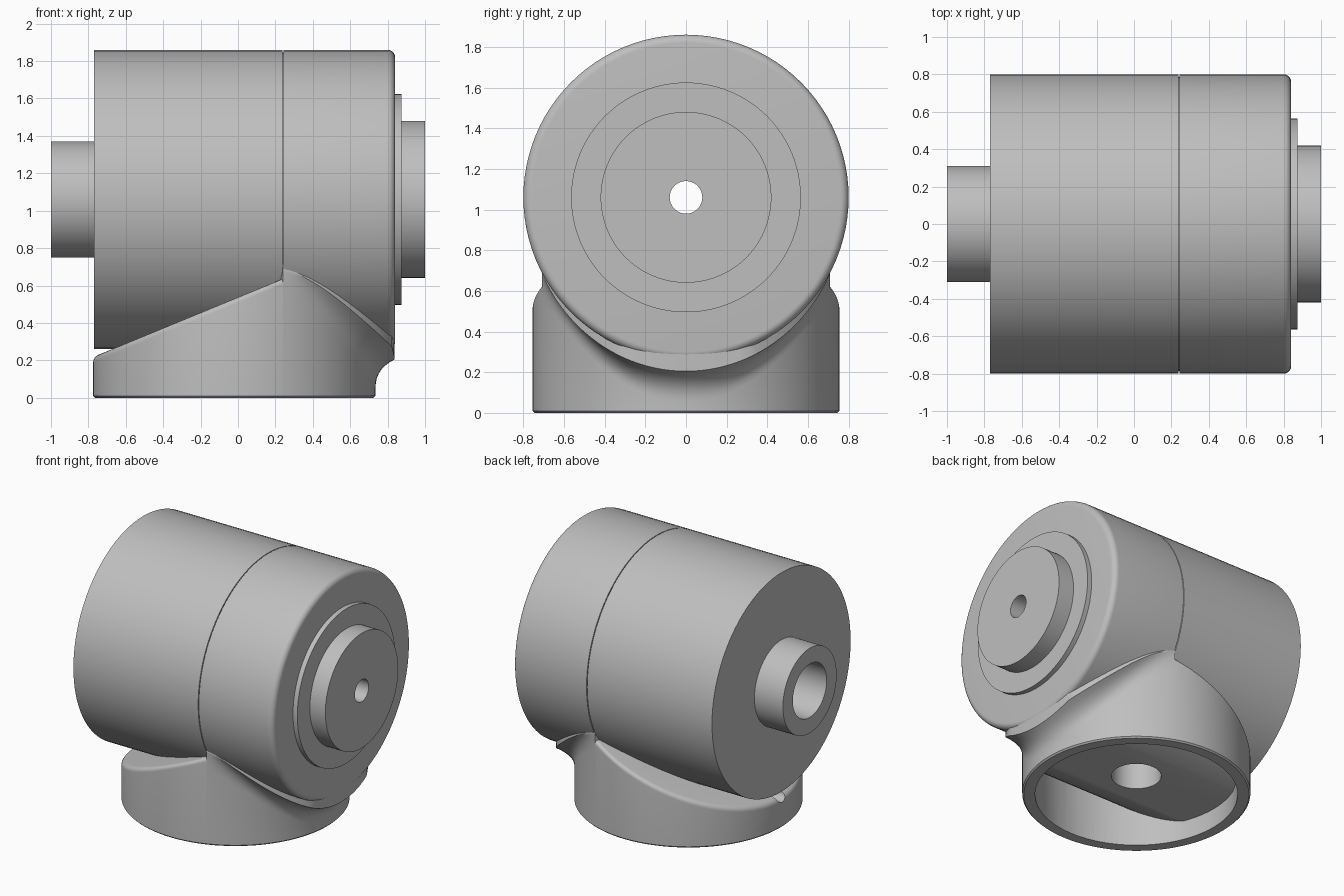
import bpy, bmesh, math
from mathutils import Vector

if "Cube" in bpy.data.objects:
    bpy.data.objects.remove(bpy.data.objects["Cube"])

AXIS_Z = 1.06      # height of the drum axis
DRUM_R = 0.80
BASE_X, BASE_R = -0.02, 0.755

grey = bpy.data.materials.new("grey metal")
grey.diffuse_color = (0.52, 0.52, 0.52, 1)
grey.use_nodes = True
grey.node_tree.nodes["Principled BSDF"].inputs["Base Color"].default_value = grey.diffuse_color


def add_object(name, bm):
    bmesh.ops.remove_doubles(bm, verts=bm.verts, dist=1e-5)
    bmesh.ops.recalc_face_normals(bm, faces=bm.faces)
    mesh = bpy.data.meshes.new(name)
    bm.to_mesh(mesh)
    bm.free()
    mesh.materials.append(grey)
    ob = bpy.data.objects.new(name, mesh)
    bpy.context.collection.objects.link(ob)
    return ob


def lathe_x(name, profile, segs=96):
    """Revolve a closed (x, radius) profile around the drum axis."""
    bm = bmesh.new()
    rings = []
    for i in range(segs):
        a = 2 * math.pi * i / segs
        rings.append([bm.verts.new((x, r * math.sin(a), AXIS_Z + r * math.cos(a)))
                      for x, r in profile])
    n = len(profile)
    for i in range(segs):
        a, b = rings[i], rings[(i + 1) % segs]
        for j in range(n):
            k = (j + 1) % n
            bm.faces.new((a[j], a[k], b[k], b[j]))
    return add_object(name, bm)


def tube(name, x0, x1, inner, outer):
    return lathe_x(name, [(x0, inner), (x0, outer), (x1, outer), (x1, inner)])


def prism(name, points, direction):
    """Extrude a flat outline into a solid."""
    bm = bmesh.new()
    face = bm.faces.new([bm.verts.new(p) for p in points])
    out = bmesh.ops.extrude_face_region(bm, geom=[face])
    moved = [g for g in out["geom"] if isinstance(g, bmesh.types.BMVert)]
    bmesh.ops.translate(bm, verts=moved, vec=Vector(direction))
    return add_object(name, bm)


def boolean(ob, cutter, op="DIFFERENCE"):
    mod = ob.modifiers.new("cut", "BOOLEAN")
    mod.operation, mod.object, mod.solver = op, cutter, "EXACT"
    bpy.context.view_layer.objects.active = ob
    bpy.ops.object.modifier_apply(modifier=mod.name)


def circle(r, z, segs):
    return [(BASE_X + r * math.cos(2 * math.pi * i / segs),
             r * math.sin(2 * math.pi * i / segs), z) for i in range(segs)]


# --- drum: rear housing, head with rounded rim, hub and stepped discs
housing = tube("rear_housing", -0.77, 0.238, 0.195, DRUM_R)
rear_hub = tube("rear_hub", -1.0, -0.77, 0.195, 0.31)
rim = [(0.80 + 0.04 * math.sin(t), 0.76 + 0.04 * math.cos(t))
       for t in (math.pi / 2 * i / 6 for i in range(7))]
head = lathe_x("front_head", [(0.238, 0.08), (0.238, 0.785), (0.244, 0.785),
                              (0.244, DRUM_R)] + rim + [(0.84, 0.08)])
collar = tube("front_collar", 0.84, 0.875, 0.08, 0.565)
boss = tube("front_boss", 0.875, 1.0, 0.08, 0.42)


# --- base: round foot, slanted top at the rear, flared blend into the head
def slant(x):
    return 0.22 + (x + 0.77) * 0.412


def column(theta, front):
    c, s = math.cos(theta), math.sin(theta)
    if front:
        fade = max(0.0, math.cos(theta / SPLIT * math.pi / 2))
        d = min(0.858 / c - BASE_R, 0.16) * fade
        tip = BASE_R + d
        zt = AXIS_Z - math.sqrt(DRUM_R ** 2 - (tip * s) ** 2) - 0.055 * fade
        ctrl = [(BASE_R, zt - 0.15), (BASE_R, zt - 0.05), (tip, zt)]
        lip = (tip - 0.02 * (1 - fade), zt + 0.09)
    else:
        zt = slant(BASE_X + BASE_R * c)
        r2 = BASE_R - 0.03
        ctrl = [(BASE_R, zt - 0.03), (BASE_R, zt), (r2, slant(BASE_X + r2 * c))]
        lip = (0.6, slant(BASE_X + 0.6 * c))
    pts = [(BASE_R - 0.01, 0), (BASE_R, 0.01)]
    for i in range(8):
        t = i / 7
        w = ((1 - t) ** 2, 2 * t * (1 - t), t * t)
        pts.append(tuple(sum(w[k] * ctrl[k][a] for k in range(3)) for a in (0, 1)))
    pts.append(lip)
    return [(BASE_X + r * c, r * s, z) for r, z in pts]


SPLIT = math.acos((0.24 - BASE_X) / BASE_R)   # where the blend meets the seam
NF, NR = 56, 88
cols = [column(-SPLIT + 2 * SPLIT * i / NF, True) for i in range(NF + 1)]
cols += [column(SPLIT + (2 * math.pi - 2 * SPLIT) * i / NR, False) for i in range(NR + 1)]

bm = bmesh.new()
grid = [[bm.verts.new(p) for p in col] for col in cols]
top = bm.verts.new((BASE_X, 0, slant(BASE_X)))
low = bm.verts.new((BASE_X, 0, 0))
for i, a in enumerate(grid):
    b = grid[(i + 1) % len(grid)]
    for j in range(len(a) - 1):
        bm.faces.new((a[j], b[j], b[j + 1], a[j + 1]))
    bm.faces.new((a[-1], b[-1], top))
    bm.faces.new((b[0], a[0], low))
bmesh.ops.dissolve_degenerate(bm, dist=1e-5, edges=bm.edges)
base = add_object("base_foot", bm)

# --- hollow underside: round well with a ceiling that is flat along the middle
ceiling = [(-1, y, max(0.14, AXIS_Z - math.sqrt(0.956 ** 2 - y * y)))
           for y in [-0.75 + 0.49 * i / 12 for i in range(13)]]
ceiling += [(x, -y, z) for x, y, z in reversed(ceiling)]
well = prism("well_cutter", [(-1, -0.75, -0.2)] + ceiling + [(-1, 0.75, -0.2)], (2, 0, 0))
well_round = prism("well_round_cutter", circle(0.67, -0.1, 96), (0, 0, 0.9))
boolean(well, well_round, "INTERSECT")
boolean(base, well)

# --- cable hole up into the drum, and a small drain notch under the rear rim
hole = prism("hole_cutter", circle(0.165, -0.1, 48), (0, 0, 1.1))
boolean(base, hole)
boolean(housing, hole)
notch = prism("notch_cutter", [(-0.9, 0.05 * math.cos(math.pi * i / 12),
                                0.235 + 0.05 * math.sin(math.pi * i / 12))
                               for i in range(24)], (0.25, 0, 0))
boolean(base, notch)

for cutter in (well, well_round, hole, notch):
    bpy.data.objects.remove(cutter)

# --- smooth shading with crisp edges
for ob in (housing, rear_hub, head, collar, boss, base):
    bpy.ops.object.select_all(action="DESELECT")
    ob.select_set(True)
    bpy.context.view_layer.objects.active = ob
    bpy.ops.object.shade_smooth_by_angle(angle=math.radians(32))
